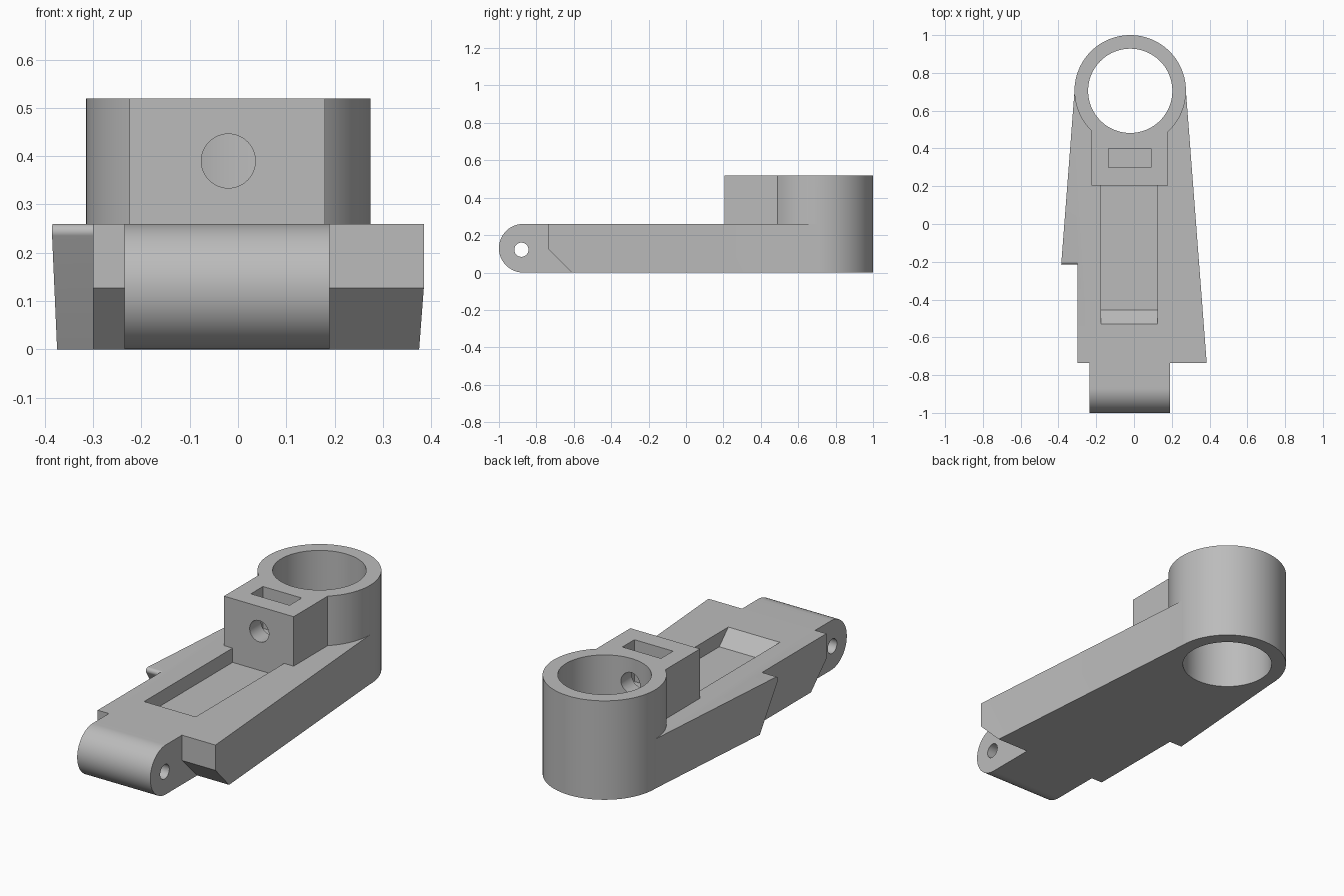
import bpy, bmesh, math
from mathutils import Vector

if "Cube" in bpy.data.objects:
    bpy.data.objects.remove(bpy.data.objects["Cube"], do_unlink=True)

grey = bpy.data.materials.new("plain grey")
grey.use_nodes = True
colour = (0.5, 0.5, 0.5, 1)
grey.diffuse_color = colour
grey.node_tree.nodes["Principled BSDF"].inputs["Base Color"].default_value = colour


def prism(name, points, axis, lo, hi):
    """Extrude a 2D outline along an axis: z takes (x, y), x takes (y, z), y takes (x, z)."""
    place = {"x": lambda a, b: (lo, a, b), "y": lambda a, b: (a, lo, b),
             "z": lambda a, b: (a, b, lo)}[axis]
    bm = bmesh.new()
    face = bm.faces.new([bm.verts.new(place(a, b)) for a, b in points])
    moved = bmesh.ops.extrude_face_region(bm, geom=[face])["geom"]
    step = Vector([(hi - lo) * (axis == k) for k in "xyz"])
    bmesh.ops.translate(bm, vec=step, verts=[v for v in moved if isinstance(v, bmesh.types.BMVert)])
    bmesh.ops.recalc_face_normals(bm, faces=bm.faces[:])
    mesh = bpy.data.meshes.new(name)
    bm.to_mesh(mesh)
    bm.free()
    mesh.materials.append(grey)
    obj = bpy.data.objects.new(name, mesh)
    bpy.context.collection.objects.link(obj)
    return obj


def arc(a, b, r, start=0, end=360, n=96):
    full = end - start == 360
    angles = [math.radians(start + (end - start) * i / n) for i in range(n + (not full))]
    return [(a + r * math.cos(t), b + r * math.sin(t)) for t in angles]


def rect(a0, a1, b0, b1):
    return [(a0, b0), (a1, b0), (a1, b1), (a0, b1)]


def combine(target, tool, operation):
    mod = target.modifiers.new(operation, "BOOLEAN")
    mod.operation, mod.solver, mod.object = operation, "EXACT", tool
    bpy.context.view_layer.objects.active = target
    bpy.ops.object.modifier_apply(modifier=mod.name)
    bpy.data.objects.remove(tool, do_unlink=True)


T = 0.26          # thickness of the arm
CX, CY = -0.02, 0.705   # ring centre

# Tapered arm
arm = prism("clamp_arm", [(-0.385, -0.21), (-0.424, -0.737), (0.385, -0.737),
                          (0.274, 0.715), (-0.314, 0.715)], "z", 0, T)

# Undercut notch with a rounded lip on one side
r = 0.0167
lip = arc(-0.198, T - r, r, 90, 210, 12)
notch = [(-1.1, -0.05), (-1.1, 0.35), (-0.198, 0.35)] + lip + [(-0.077, 0), (-0.048, -0.05)]
combine(arm, prism("notch_cutter", notch, "x", -0.6, -0.3), "DIFFERENCE")

# Sloped underside at the front of the arm
slope = [(-0.8, 0.19), (-0.8, -0.05), (-0.56, -0.05)]
combine(arm, prism("slope_cutter", slope, "x", -0.6, 0.6), "DIFFERENCE")

# Rounded hinge tongue
tongue = arc(-0.87, T / 2, T / 2, 90, 270, 48) + [(-0.58, 0), (-0.58, T)]
combine(arm, prism("tongue", tongue, "x", -0.235, 0.19), "UNION")
combine(arm, prism("pin_cutter", arc(-0.88, 0.122, 0.038, n=48), "x", -0.6, 0.6), "DIFFERENCE")

# Long recess with one sloped end
floor = T - 0.075
recess = [(-0.58, T + 0.05), (-0.53, T), (-0.455, floor), (0.3, floor), (0.3, T + 0.05)]
combine(arm, prism("recess_cutter", recess, "x", -0.175, 0.125), "DIFFERENCE")

# Ring and clamp block
combine(arm, prism("block", rect(-0.225, 0.18, 0.205, 0.56), "z", 0.1, 0.52), "UNION")
combine(arm, prism("ring", arc(CX, CY, 0.295, n=128), "z", 0, 0.52), "UNION")
combine(arm, prism("bore_cutter", arc(CX, CY, 0.223, n=128), "z", -0.1, 0.7), "DIFFERENCE")

# Screw hole and nut slot
combine(arm, prism("screw_cutter", arc(CX, 0.39, 0.056, n=48), "y", 0.1, 0.65), "DIFFERENCE")
combine(arm, prism("slot_cutter", rect(-0.135, 0.09, 0.3, 0.4), "z", 0.3, 0.7), "DIFFERENCE")

bpy.ops.object.select_all(action="DESELECT")
arm.select_set(True)
bpy.context.view_layer.objects.active = arm
bpy.ops.object.shade_smooth_by_angle(angle=math.radians(25))
